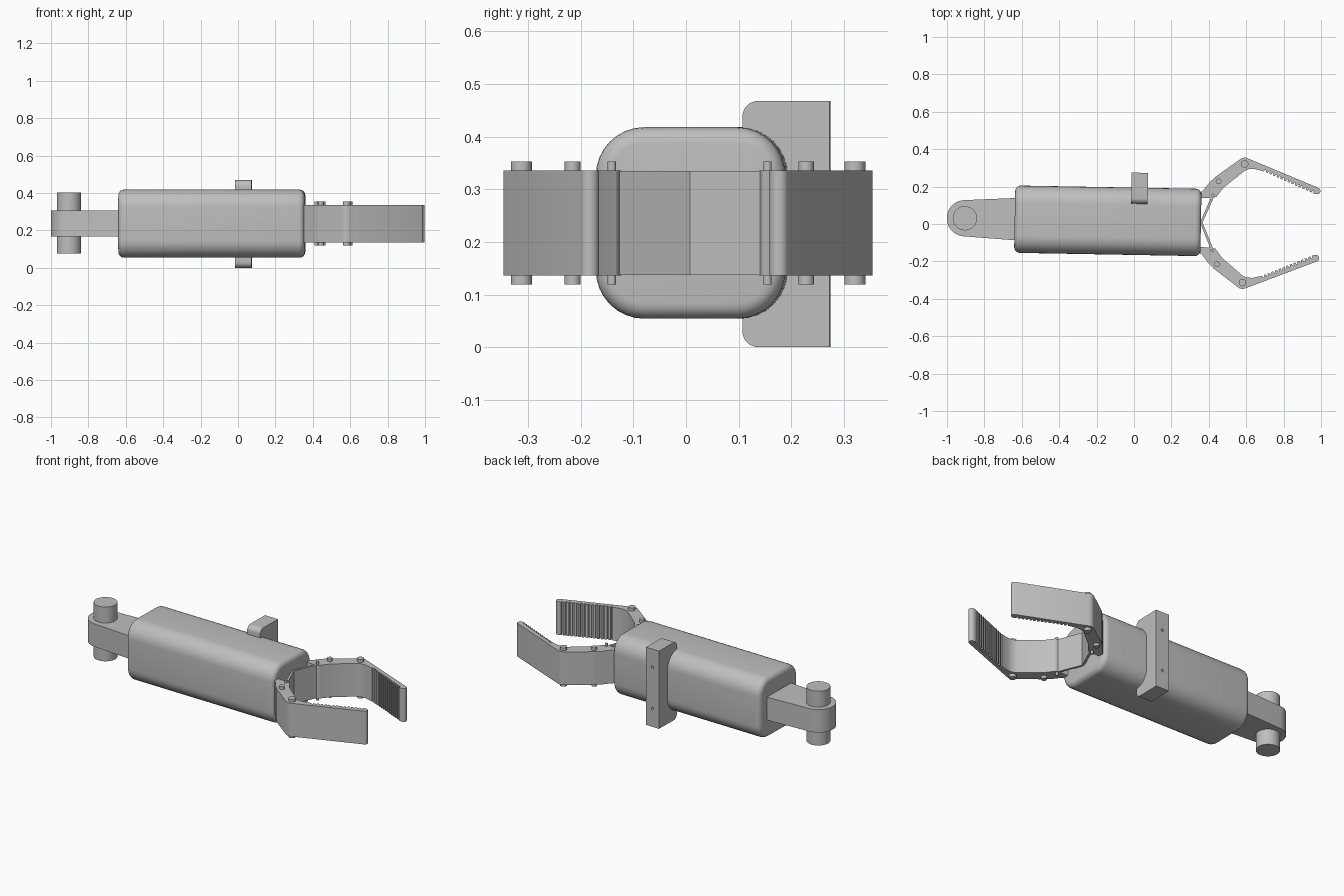
import bpy, bmesh, math
from mathutils import Matrix, Vector

if "Cube" in bpy.data.objects:
    bpy.data.objects.remove(bpy.data.objects["Cube"])

grey = bpy.data.materials.new("plain grey")
grey.use_nodes = True
COLOUR = (0.52, 0.52, 0.52, 1)
grey.diffuse_color = COLOUR
grey.node_tree.nodes["Principled BSDF"].inputs["Base Color"].default_value = COLOUR

# The whole arm is turned very slightly about z
TURN = Matrix.Translation((0, 0.0145, 0)) @ Matrix.Rotation(-0.018, 4, "Z")
MID = 0.236


def activate(ob):
    bpy.ops.object.select_all(action="DESELECT")
    ob.select_set(True)
    bpy.context.view_layer.objects.active = ob


def prism(name, pts, lo, hi, axis="z", bevel=0):
    """Extrude an outline along z (points are x, y) or along x (points are y, z)."""
    place = (lambda a, b: (a, b, lo)) if axis == "z" else (lambda a, b: (lo, a, b))
    step = Vector((0, 0, hi - lo)) if axis == "z" else Vector((hi - lo, 0, 0))
    bm = bmesh.new()
    face = bm.faces.new([bm.verts.new(place(*p)) for p in pts])
    out = bmesh.ops.extrude_face_region(bm, geom=[face], use_keep_orig=True)
    moved = [v for v in out["geom"] if isinstance(v, bmesh.types.BMVert)]
    bmesh.ops.translate(bm, verts=moved, vec=step)
    bmesh.ops.recalc_face_normals(bm, faces=bm.faces)
    bm.transform(TURN)
    me = bpy.data.meshes.new(name)
    bm.to_mesh(me)
    bm.free()
    me.materials.append(grey)
    ob = bpy.data.objects.new(name, me)
    bpy.context.collection.objects.link(ob)
    activate(ob)
    if bevel:
        mod = ob.modifiers.new("end rounding", "BEVEL")
        mod.width, mod.segments = bevel, 5
        mod.limit_method, mod.angle_limit = "ANGLE", math.radians(60)
        bpy.ops.object.modifier_apply(modifier=mod.name)
    bpy.ops.object.shade_smooth_by_angle(angle=math.radians(25))
    return ob


def arc(cx, cy, r, start, end, n=8):
    angles = [math.radians(start + (end - start) * i / n) for i in range(n + 1)]
    return [(cx + r * math.cos(a), cy + r * math.sin(a)) for a in angles]


def peg(name, x, y, r, lo, hi):
    return prism(name, arc(x, y, r, 0, 360, 32)[:-1], lo, hi)


# Rounded main body
w, h, r = 0.18, 0.182, 0.092
outline = []
for i, (sy, sz) in enumerate([(1, 1), (-1, 1), (-1, -1), (1, -1)]):
    outline += arc(sy * (w - r), MID + sz * (h - r), r, 90 * i, 90 * i + 90)
prism("body", outline, -0.638, 0.358, "x", bevel=0.03)

# Tapered wrist with its vertical pivot pin
prism("wrist", [(-0.6, -0.115)] + [(-0.6, 0.115)] + arc(-0.904, 0, 0.097, 95, 265, 24),
      0.168, 0.306)
peg("wrist_pin", -0.904, 0, 0.065, 0.075, 0.402)

# Mounting bracket behind the body, with two screw holes
bracket = prism("mounting_bracket",
                [(0.26, 0), (0.26, 0.468)] + arc(0.124, 0.438, 0.03, 90, 180)
                + arc(0.124, 0.03, 0.03, 180, 270), -0.017, 0.071, "x")
for z in (0.11, 0.358):
    bpy.ops.mesh.primitive_cylinder_add(vertices=16, radius=0.008, depth=0.1,
                                        rotation=(math.pi / 2, 0, 0),
                                        location=TURN @ Vector((0.027, 0.26, z)))
    cutter = bpy.context.object
    cutter.name = "hole_cutter"
    cutter.hide_render = True
    mod = bracket.modifiers.new("screw hole", "BOOLEAN")
    mod.operation, mod.object, mod.solver = "DIFFERENCE", cutter, "EXACT"
    activate(bracket)
    bpy.ops.object.modifier_apply(modifier=mod.name)
    bpy.data.objects.remove(cutter)

# Finger outline: outer edge, tip, toothed inner edge, inner elbow, root
tip, heel = Vector((0.965, 0.163)), Vector((0.69, 0.279))
along = (heel - tip) / 14
inward = Vector((-along.y, along.x)).normalized() * 0.011
if inward.y < 0:
    inward = -inward
teeth = []
for i in range(14):
    p = tip + along * i
    teeth += [tuple(p), tuple(p + along * 0.55), tuple(p + along * 0.6 + inward),
              tuple(p + along * 0.95 + inward)]
finger = ([(0.34, 0.15), (0.369, 0.175), (0.40, 0.215)]
          + arc(0.448, 0.221, 0.03, 140, 120, 2)
          + arc(0.586, 0.313, 0.038, 125, 65, 8)
          + arc(0.976, 0.18, 0.018, 60, -80, 6) + teeth
          + [tuple(heel), (0.639, 0.291), (0.61, 0.29), (0.586, 0.28),
             (0.476, 0.189), (0.438, 0.139), (0.42, 0.132), (0.34, 0.132)])
pivots = [("elbow_pin", 0.586, 0.317, 0.02), ("knuckle_pin", 0.448, 0.222, 0.015),
          ("link_pin", 0.42, 0.148, 0.008)]
link = [(0.355, 0.004), (0.366, -0.001), (0.428, 0.144), (0.416, 0.151)]

# Mirrored fingers, pins and thin drive links
for side, s in (("left", 1), ("right", -1)):
    prism(side + "_finger", [(x, s * y) for x, y in finger], 0.136, 0.336)
    prism(side + "_drive_link", [(x, s * y) for x, y in link], 0.137, 0.335)
    for name, x, y, rad in pivots:
        peg(f"{side}_{name}", x, s * y, rad, 0.119, 0.353)
